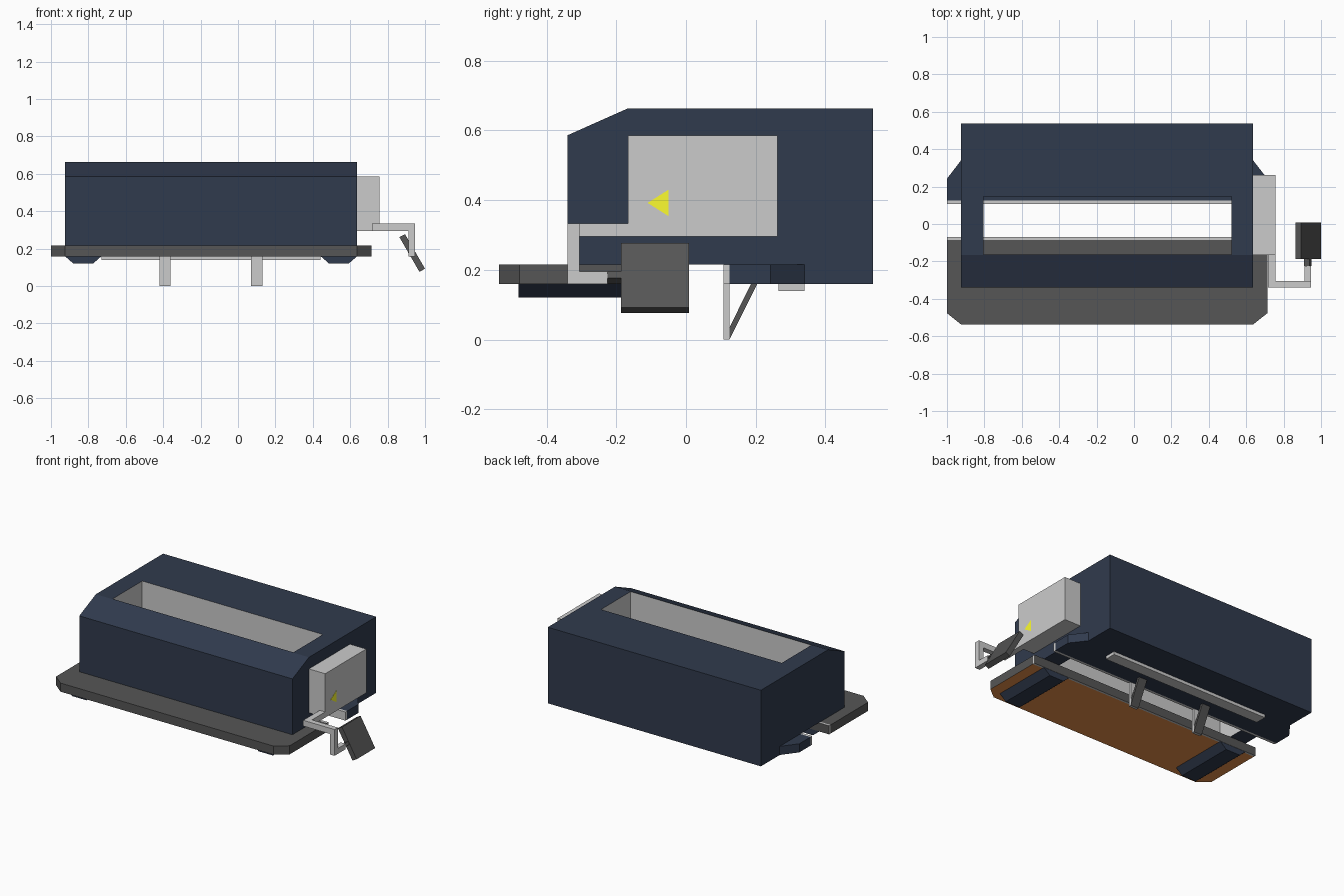
import bpy, bmesh
from mathutils import Vector

if "Cube" in bpy.data.objects:
    bpy.data.objects.remove(bpy.data.objects["Cube"])


def material(name, r, g, b):
    m = bpy.data.materials.new(name)
    m.diffuse_color = (r, g, b, 1)
    m.use_nodes = True
    m.node_tree.nodes["Principled BSDF"].inputs["Base Color"].default_value = m.diffuse_color
    return m


NAVY = material("navy", 0.03, 0.043, 0.075)
DARK = material("dark_grey", 0.092, 0.092, 0.092)
LIGHT = material("light_grey", 0.8, 0.8, 0.8)
BROWN = material("brown", 0.82, 0.28, 0.07)
YELLOW = material("yellow", 0.98, 0.98, 0.03)


def prism(name, profile, axis, lo, hi, mat):
    """Extrude a 2D profile along x (profile y,z), y (profile x,z) or z (profile x,y)."""
    def place(p, d):
        return {"x": (d, p[0], p[1]), "y": (p[0], d, p[1]), "z": (p[0], p[1], d)}[axis]
    bm = bmesh.new()
    a = [bm.verts.new(place(p, lo)) for p in profile]
    b = [bm.verts.new(place(p, hi)) for p in profile]
    bm.faces.new(a)
    bm.faces.new(b)
    for i in range(len(a)):
        j = (i + 1) % len(a)
        bm.faces.new((a[i], a[j], b[j], b[i]))
    bmesh.ops.recalc_face_normals(bm, faces=bm.faces[:])
    me = bpy.data.meshes.new(name)
    bm.to_mesh(me)
    bm.free()
    me.materials.append(mat)
    ob = bpy.data.objects.new(name, me)
    bpy.context.collection.objects.link(ob)
    return ob


def box(name, x, y, z, mat=LIGHT):
    return prism(name, [(x[0], y[0]), (x[1], y[0]), (x[1], y[1]), (x[0], y[1])], "z", z[0], z[1], mat)


def paint(ob, direction, mat):
    """Give the faces that point one way a second material."""
    ob.data.materials.append(mat)
    for p in ob.data.polygons:
        if p.normal.dot(Vector(direction)) > 0.9:
            p.material_index = 1


# Main housing with the hopper opening through it
housing = prism("housing", [(-0.34, 0.216), (-0.34, 0.586), (-0.167, 0.663), (0.537, 0.663),
                            (0.537, 0.159), (0.34, 0.159), (0.34, 0.216)], "x", -0.925, 0.637, NAVY)
housing.data.materials.append(LIGHT)
cutter = box("opening_cutter", (-0.805, 0.52), (-0.163, 0.147), (0.1, 0.8))
cutter.hide_render = True
cutter.hide_viewport = True
cut = housing.modifiers.new("opening", "BOOLEAN")
cut.operation = "DIFFERENCE"
cut.solver = "EXACT"
cut.material_mode = "TRANSFER"
cut.object = cutter

# Front base plate, brown underneath, with its rear edge strip
plate = prism("front_plate", [(-1, -0.085), (-1, -0.477), (-0.925, -0.537), (0.637, -0.537),
                              (0.713, -0.477), (0.713, -0.085)], "z", 0.159, 0.216, DARK)
paint(plate, (0, 0, -1), BROWN)
edge = box("front_edge_strip", (-1, 0.713), (-0.085, -0.07), (0.159, 0.216))
paint(edge, (0, 1, 0), DARK)

# Rear base with tapered wings, its front edge strip and rear wear strip
prism("rear_base", [(-1, 0.125), (0.713, 0.125), (0.713, 0.242), (0.637, 0.34),
                    (-0.925, 0.34), (-1, 0.242)], "z", 0.159, 0.216, NAVY)
box("rear_edge_strip", (-1, 0.713), (0.107, 0.125), (0.159, 0.216))
box("wear_strip", (-0.73, 0.44), (0.265, 0.34), (0.139, 0.159))

# Two runners under the front plate
for side, x in (("left", -0.925), ("right", 0.442)):
    prism(side + "_runner", [(x, 0.159), (x + 0.045, 0.12), (x + 0.15, 0.12), (x + 0.195, 0.159)],
          "y", -0.48, -0.072, NAVY)

# Two feet with slanted braces
for side, x in (("left", -0.39), ("right", 0.10)):
    box(side + "_foot", (x - 0.03, x + 0.03), (0.107, 0.125), (0, 0.159))
    prism(side + "_brace", [(0.125, 0.0), (0.204, 0.159), (0.186, 0.159), (0.125, 0.035)],
          "x", x - 0.03, x + 0.03, DARK)

# Side gearbox with the arrow mark
box("side_box", (0.637, 0.756), (-0.167, 0.263), (0.295, 0.586))
prism("arrow_mark", [(-0.11, 0.392), (-0.05, 0.354), (-0.05, 0.43)], "x", 0.754, 0.757, YELLOW)

# Bent crank arm: forward, outward, down, backward
box("crank_root", (0.716, 0.756), (-0.305, -0.167), (0.295, 0.333))
box("crank_cross", (0.716, 0.946), (-0.34, -0.305), (0.295, 0.333))
box("crank_drop", (0.911, 0.946), (-0.34, -0.305), (0.159, 0.295))
box("crank_pin", (0.911, 0.946), (-0.305, -0.225), (0.159, 0.195))

# Tilted paddle handle and its short shaft
prism("paddle", [(0.863, 0.261), (0.893, 0.277), (1.0, 0.092), (0.970, 0.076)],
      "y", -0.187, 0.008, DARK)
prism("paddle_shaft", [(0.909, 0.178), (0.938, 0.195), (0.948, 0.177), (0.919, 0.160)],
      "y", -0.225, -0.187, DARK)
